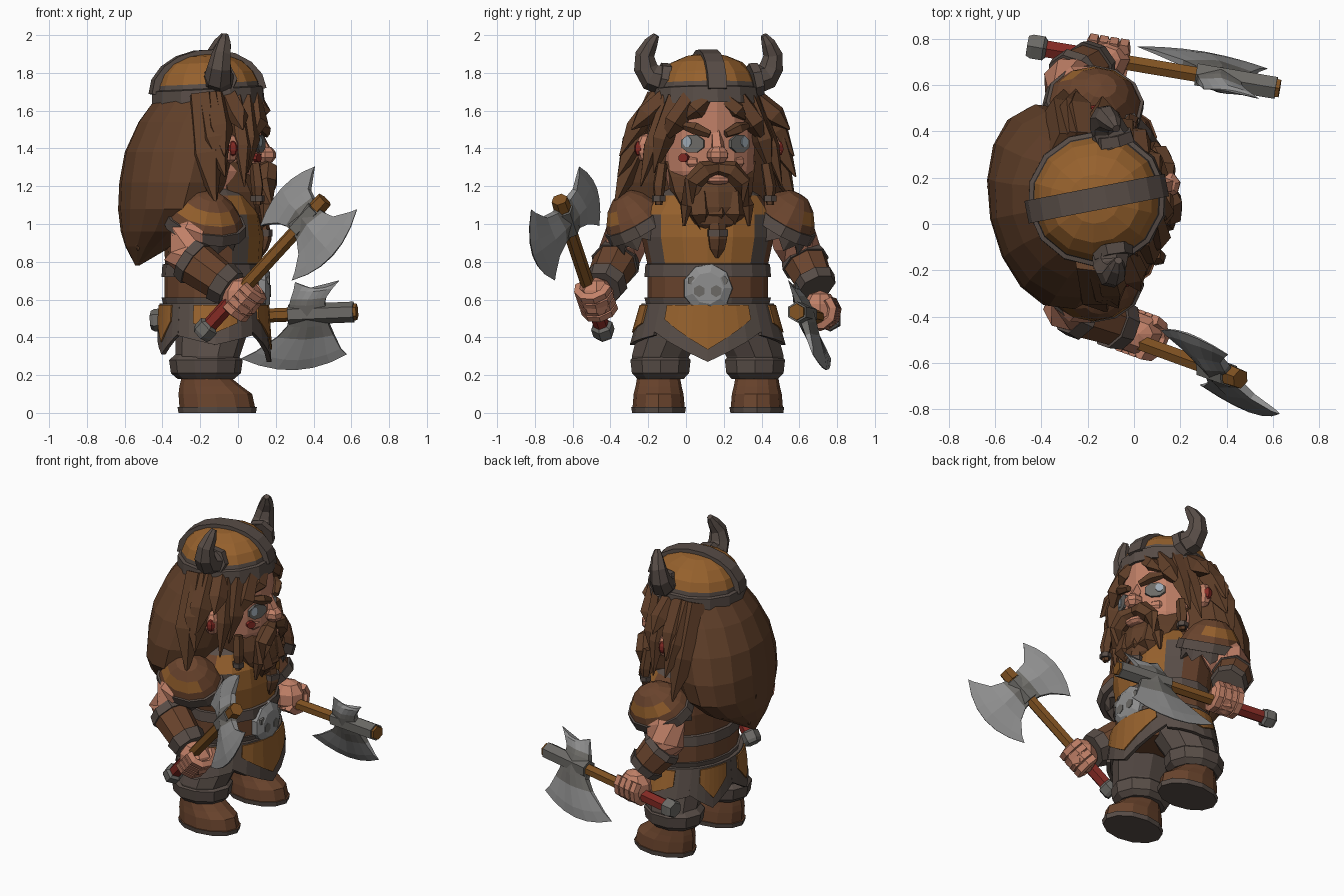
import bpy, bmesh, math
from math import sin, cos, pi, radians
from mathutils import Vector, Matrix

if "Cube" in bpy.data.objects:
    bpy.data.objects.remove(bpy.data.objects["Cube"])

PALETTE = {"hair_brown": (96, 63, 41), "bronze": (150, 97, 45), "iron": (88, 77, 71), "skin": (194, 129, 104),
           "steel": (143, 143, 143), "dark_steel": (108, 106, 102), "wood": (128, 82, 34), "red": (132, 42, 36),
           "leather": (106, 68, 45), "eye_light": (158, 170, 180)}
MATS = {}
for k, c in PALETTE.items():
    MATS[k] = bpy.data.materials.new(k)
    MATS[k].diffuse_color = [((v / 255 + .055) / 1.055) ** 2.4 for v in c] + [1]
I = Matrix.Identity(4)


def skin(name, rings, mats, bands=None, rule=None, m=I):
    """Bridge equal rings of points, cap the ends, colour by band or by rule."""
    bm = bmesh.new()
    vs = [[bm.verts.new(p) for p in r] for r in rings]
    n = len(vs[0])
    for j in range(len(vs) - 1):
        for i in range(n):
            f = bm.faces.new((vs[j][i], vs[j][(i + 1) % n], vs[j + 1][(i + 1) % n], vs[j + 1][i]))
            f.material_index = bands[j] if bands else 0
    for r, b in ((vs[0], 0), (vs[-1], -1)):
        bm.faces.new(r).material_index = bands[b] if bands else 0
    bmesh.ops.remove_doubles(bm, verts=bm.verts, dist=1e-4)
    bmesh.ops.dissolve_degenerate(bm, edges=bm.edges, dist=1e-4)
    bmesh.ops.recalc_face_normals(bm, faces=bm.faces)
    if rule:
        for f in bm.faces:
            f.material_index = rule(f.calc_center_median(), f.normal, f.material_index)
    bm.transform(m)
    me = bpy.data.meshes.new(name)
    bm.to_mesh(me)
    bm.free()
    for k in mats.split():
        me.materials.append(MATS[k])
    ob = bpy.data.objects.new(name, me)
    bpy.context.collection.objects.link(ob)
    return ob


def loft(name, rings, mats, n=12, **kw):
    """Stack of horizontal ellipses (cx, cy, z, rx, ry)."""
    return skin(name, [[(x + a * cos(2 * pi * i / n), y + b * sin(2 * pi * i / n), z) for i in range(n)]
                       for x, y, z, a, b in rings], mats, **kw)


def tube(name, pts, radii, mats, n=6, ref=(0, 0, 1), flat=1, **kw):
    """Sweep an n-gon of varying radius along points."""
    pts = [Vector(p) for p in pts]
    rings = []
    for j, p in enumerate(pts):
        t = (pts[min(j + 1, len(pts) - 1)] - pts[max(j - 1, 0)]).normalized()
        r = Vector(ref)
        if abs(t.dot(r)) > .97:
            r = Vector((1, 0, 0))
        s = t.cross(r).normalized()
        u = s.cross(t)
        rings.append([p + radii[j] * (s * cos(2 * pi * (i + .5) / n) * flat + u * sin(2 * pi * (i + .5) / n))
                      for i in range(n)])
    return skin(name, rings, mats, **kw)


def blob(name, c, r, mats, n=8, **kw):
    """Faceted ellipsoid."""
    return loft(name, [(c[0], c[1], c[2] + r[2] * sin(a), max(r[0] * cos(a), 0), max(r[1] * cos(a), 0))
                       for a in [radians(d) for d in (-90, -50, -15, 20, 55, 90)]], mats, n, **kw)


CX, CY = -.13, .115

# torso with banded belt
loft("torso", [(CX, CY, z, a, b) for z, a, b in ((.42, .22, .28), (.55, .26, .32), (.61, .275, .335), (.61, .26, .32),
     (.72, .26, .32), (.72, .275, .335), (.785, .27, .33), (.79, .255, .32), (.93, .265, .35), (1.05, .25, .35),
     (1.15, .2, .28), (1.22, .12, .16))], "leather bronze iron", 16, bands=[0, 2, 2, 0, 2, 2, 2, 0, 0, 0, 2],
     rule=lambda c, nr, i: (1 if abs(c.y - CY) < .26 else 2) if i == 0 and c.z > .78 and c.x > -.02 else i)
# buckle with a mask-like emblem
tube("belt_buckle", [(.08, CY, .66), (.145, CY, .66), (.17, CY, .66)], [.135, .13, .085], "steel", 9)
for s in (-1, 1):
    tube("buckle_socket", [(.165, CY + s * .045, .645), (.174, CY + s * .045, .645)], [.032, .032], "dark_steel", 6)
    tube("buckle_mark", [(.148, CY + s * .085, .7), (.166, CY + s * .085, .7)], [.025, .025], "dark_steel", 5)


# skirt panels: iron backing plate and a bronze inset
def panel(name, a0, a1, ztop, edge, tip, mat, out, k=7):
    rings = []
    for i in range(k):
        s = 2 * i / (k - 1) - 1
        a = radians(a0 + (a1 - a0) * i / (k - 1))
        zb = edge + (tip - edge) * (1 - abs(s))

        def pt(z, o):
            f = (.6 - z) / .3
            return (CX + (.265 + .02 * f + o) * cos(a), CY + (.325 + .085 * f + o) * sin(a), z)
        rings.append([pt(ztop, out), pt(zb, out), pt(zb, out - .025), pt(ztop, out - .025)])
    skin(name, rings, mat)


for nm, a, w, e, t, fr in (("front", 0, 46, .43, .27, .8), ("left", 88, 42, .41, .36, .55), ("right", -88, 42, .41, .36, .55),
                           ("back_left", 155, 26, .42, .31, .6), ("back_right", -155, 26, .42, .31, .6)):
    panel(nm + "_skirt_plate", a - w, a + w, .58, e, t, "iron", .02)
    panel(nm + "_skirt_inlay", a - w * fr, a + w * fr, .57, e + .065, t + .065, "bronze", .028)

# legs and boots
for s in (-1, 1):
    y = CY + s * .26
    loft("trouser_leg", [(-.13, CY + s * .15, .56, .2, .15), (-.14, CY + s * .2, .42, .19, .18),
                         (-.16, y - s * .01, .3, .17, .16), (-.17, y, .22, .15, .14)], "iron", 10)
    loft("leg_cuff", [(-.17, y - s * .01, z, r, r * .86) for z, r in ((.18, .15), (.21, .185), (.28, .195), (.31, .16))],
         "iron", 10)
    loft("boot", [(-.11, y, 0, .205, .14), (-.11, y, .03, .21, .145), (-.11, y, .03, .2, .138), (-.12, y, .1, .195, .132),
                  (-.145, y, .14, .165, .122), (-.165, y, .18, .135, .115), (-.165, y, .25, .14, .12)],
         "leather iron", 12, bands=[1, 0, 0, 0, 0, 0])

# shoulders
for s in (-1, 1):
    m = Matrix.Translation((-.17, .13 + s * .395, 1.02)) @ Matrix.Rotation(.2, 4, 'Y') @ Matrix.Rotation(-s * .5, 4, 'X')
    loft("shoulder_guard", [(0, 0, z, a, b) for z, a, b in ((-.05, .225, .185), (.01, .215, .18), (.01, .2, .17),
         (.05, .18, .15), (.11, .13, .11), (.15, .07, .06), (.16, 0, 0))], "leather iron bronze", 12, m=m,
         bands=[1, 1, 0, 0, 0, 0],
         rule=lambda c, nr, i: 2 if i == 0 and .04 < c.z < .12 and c.y * s > -.04 and abs(c.x) < .13 else i)
    skin("sleeve_fringe", [[(r * cos(pi * i / 9), r * .85 * sin(pi * i / 9), z - (i % 2) * d) for i in range(18)]
                           for r, z, d in ((.19, -.02, 0), (.185, -.07, .05), (.1, -.05, 0))], "iron", m=m)

# arms
ARMS = {"right": ((-.19, -.26, 1.06), (-.28, -.355, .83), (-.05, -.44, .665), (.02, -.475, .61)),
        "left": ((-.19, .51, 1.06), (-.28, .615, .83), (-.17, .69, .67), (-.12, .71, .54))}
for side, (sh, el, wr, ha) in ARMS.items():
    e, w = Vector(el), Vector(wr)
    tube(side + "_upper_arm", [sh, Vector(sh).lerp(e, .6), e, e.lerp(w, .3)], [.11, .125, .115, .1], "skin", 8)
    tube(side + "_bracer", [e.lerp(w, t) for t in (.05, .25, .25, .8, .8, 1.05)], [.12, .132, .12, .105, .12, .105],
         "leather iron", 8, bands=[1, 1, 0, 1, 1])
    blob(side + "_hand", ha, (.108, .098, .108), "skin", 8)


# axes
def blade(name, o, d, w, rows, dark, k=7):
    nrm = d.cross(w).normalized()
    rings = []
    for v, lo, hi, t, bulge in rows:
        top, bot = [], []
        for i in range(k):
            s = 2 * i / (k - 1) - 1
            p = o + d * (lo + (hi - lo) * i / (k - 1)) + w * (v + bulge * (1 - s * s))
            tt = t * (1 - .6 * abs(s))
            top.append(p + nrm * tt)
            bot.append(p - nrm * tt)
        rings.append(top + bot[::-1])
    skin(name, rings, "steel dark_steel", bands=[1] * dark + [0] * (len(rows) - 1 - dark))


def axe(side, p0, p1, w, hand, blades, socket, dark):
    p0, p1, hand = Vector(p0), Vector(p1), Vector(hand)
    L = (p1 - p0).length
    d = (p1 - p0) / L
    w = Vector(w)
    w = (w - d * w.dot(d)).normalized()
    at = lambda u: p0 + d * u
    tube(side + "_axe_pommel", [at(u) for u in (0, .02, .07, .085)], [.05, .06, .06, .04], "dark_steel", 6)
    tube(side + "_axe_grip", [at(.08), at(.29)], [.042, .042], "red", 6)
    tube(side + "_axe_handle", [at(.29), at(L - .07), at(L - .07), at(L)], [.037, .037, .048, .044], "wood", 6)
    tube(side + "_axe_socket", [at(socket[0]), at(socket[1])], [.055, .055], "dark_steel", 6)
    tube(side + "_axe_collar", [at(.28), at(.32)], [.046, .046], "dark_steel", 6)
    for sg, rows in blades:
        blade(side + "_axe_blade", p0, d, w * sg, rows, dark)
    # fingers wrapped round the handle
    e2 = d.cross(w)
    for j in range(4):
        c = hand + d * (j - 1.5) * .045
        tube(side + "_finger", [c + (w * cos(a) + e2 * sin(a)) * .078 for a in [radians(x) for x in range(-80, 121, 40)]],
             [.03] * 6, "skin", 5, ref=d)


axe("right", (-.2, -.43, .41), (.46, -.67, 1.13), (.19, -.24, -.255), ARMS["right"][3],
    [(1, [(0, .76, .95, .05, 0), (.06, .75, .96, .046, 0), (.13, .71, .99, .036, .01), (.19, .63, 1.08, .022, .05),
          (.205, .59, 1.115, .004, .09)]),
     (-1, [(0, .76, .95, .05, 0), (.06, .75, .96, .046, 0), (.12, .72, .97, .036, .01), (.18, .66, 1.04, .022, .04),
           (.2, .63, 1.07, .004, .065)])], (.77, .93), 1)
axe("left", (-.46, .77, .49), (.63, .585, .535), (.05, .32, -.95), ARMS["left"][3],
    [(1, [(0, .74, .95, .05, 0), (.06, .73, .95, .046, 0), (.12, .67, .97, .036, .01), (.2, .54, 1.0, .02, .05),
          (.235, .46, 1.03, .003, .075)]),
     (-1, [(0, .74, .95, .05, 0), (.06, .75, .94, .044, 0), (.09, .76, .95, .034, 0), (.14, .78, .99, .02, -.01),
           (.18, .79, 1.03, .003, -.04)])], (.74, 1.09), 2)

# head group, turned a little to one side
H = Matrix.Translation((-.16, .11, 0)) @ Matrix.Rotation(radians(11), 4, 'Z')
pol = lambda r, a, z, cx=0: (cx + r * cos(radians(a)), r * sin(radians(a)), z)
loft("head", [(.04, 0, z, r, r) for z, r in ((1.05, .12), (1.15, .2), (1.28, .245), (1.4, .25), (1.68, .25))], "skin", 16, m=H)
blob("nose", (.31, 0, 1.365), (.06, .06, .05), "skin", 7, m=H)
tube("nose_bridge", [(.26, 0, 1.49), (.315, 0, 1.37)], [.03, .04], "skin", 5, m=H)
blob("lower_lip", (.29, 0, 1.235), (.05, .075, .028), "skin", 8, m=H)
for s in (-1, 1):
    def plate(name, a, z, r, flat, mat, r0=.238):
        tube(name, [pol(r0, s * a, z, .04), pol(r0 + .022, s * a, z, .04)], [r, r], mat, 8, flat=flat, m=H)
    plate("eye_shadow", 30, 1.425, .05, 1.35, "dark_steel")
    plate("eye_white", 36, 1.435, .03, .8, "eye_light", .244)
    if s < 0:
        plate("cheek_mark", 41, 1.35, .024, 1.2, "red", .246)
    blob("cheek", pol(.2, s * 32, 1.33, .04), (.06, .06, .045), "skin", 7, m=H)
    tube("eyebrow", [pol(.27, s * a, z, .04) for a, z in ((9, 1.475), (25, 1.505), (48, 1.53))], [.02, .034, .012],
         "hair_brown", 5, m=H)
    blob("ear", (.055, s * .335, 1.4), (.05, .06, .08), "skin", 7, m=H)
    blob("ear_mark", (.06, s * .375, 1.4), (.03, .028, .042), "red", 6, m=H)
    tube("moustache", [(.3, 0, 1.3), (.31, s * .07, 1.285), (.3, s * .13, 1.22), (.28, s * .165, 1.1), (.27, s * .175, .99)],
         [.035, .055, .052, .036, .008], "hair_brown", 6, m=H)
    tube("side_braid", [(.2, s * .28, 1.32), (.21, s * .3, 1.2), (.21, s * .3, 1.1)], [.03, .035, .02], "hair_brown", 5, m=H)
    tube("braid_ring", [(.21, s * .3, 1.15), (.21, s * .3, 1.12)], [.037, .037], "iron", 6, m=H)
    # locks framing the face: start angle, end angle, end radius, end height, width
    for a0, a1, r1, z1, w in ((10, 36, .29, 1.55, .05), (32, 56, .33, 1.43, .06), (52, 64, .35, 1.27, .06),
                              (66, 72, .4, 1.2, .05), (74, 76, .44, 1.5, .06), (92, 90, .47, 1.36, .07),
                              (100, 90, .48, 1.25, .08), (108, 96, .49, 1.1, .09)):
        zm = 1.66 + (z1 - 1.66) * .55
        tube("hair_lock", [pol(.25, s * a0, 1.67), pol(.29 + (r1 - .29) * .5, s * (a0 + a1) / 2, zm), pol(r1, s * a1, z1)],
             [w * .9, w, .004], "hair_brown", 5, m=H)
    # horns
    hx = .07 + s * .05
    tube("helmet_horn", [(hx, s * .22, 1.76), (hx - .02, s * .3, 1.78), (hx - .02, s * .33, 1.83),
                         (hx - .01, s * .335, 1.9), (hx + .01, s * .305, 1.96), (hx + .02, s * .28, 2.0)],
         [.085, .075, .065, .052, .038, .018], "iron", 7, ref=(1, 0, 0), m=H)
    tube("horn_collar", [(hx, s * .22, 1.76), (hx, s * .265, 1.77)], [.095, .088], "iron", 7, m=H)

# beard
loft("beard", [(x, 0, z, a, b) for x, z, a, b in ((.21, .95, .06, .08), (.2, 1.0, .12, .14), (.17, 1.09, .165, .185),
     (.13, 1.17, .19, .22), (.1, 1.25, .17, .235), (.06, 1.33, .15, .255))], "hair_brown", 10, m=H)
for s in (-1, 0, 1):
    tube("beard_lock", [(.25, s * .09, 1.16), (.28, s * .09, 1.05), (.25, s * .08, .95)], [.06, .065, .015],
         "hair_brown", 5, m=H)
tube("beard_braid", [(.28, 0, 1.0), (.29, 0, .92), (.28, 0, .87), (.28, 0, .82)], [.05, .055, .045, .01], "hair_brown", 6, m=H)
tube("beard_ring", [(.29, 0, .97), (.29, 0, .935)], [.06, .06], "iron", 6, m=H)

# big mane down the back
loft("mane", [(x, 0, z, a, b) for x, z, a, b in ((0, 1.68, .27, .27), (-.08, 1.54, .29, .34), (-.14, 1.38, .3, .41),
     (-.185, 1.22, .28, .45), (-.22, 1.08, .25, .44), (-.27, .96, .19, .32), (-.32, .88, .12, .18),
     (-.38, .78, .01, .02))], "hair_brown", 16, m=H)
for a, z, r in ((128, 1.0, .43), (145, .93, .42), (163, .86, .42), (197, .86, .42), (215, .93, .42), (232, 1.0, .43)):
    tube("mane_lock", [pol(.36, a, 1.2), pol(.395, a, 1.06), pol(r, a, z)], [.07, .085, .005], "hair_brown", 5, m=H)

# helmet, tipped slightly back
HT = H @ Matrix.Translation((0, 0, 1.68)) @ Matrix.Rotation(radians(-3), 4, 'Y') @ Matrix.Translation((0, 0, -1.68))
loft("helmet", [(0, 0, z, r, r * .97) for z, r in ((1.63, .27), (1.63, .305), (1.715, .3), (1.72, .28), (1.745, .275),
     (1.8, .25), (1.855, .195), (1.89, .11), (1.905, 0))], "iron bronze", 14, bands=[0, 0, 0, 0, 1, 1, 1, 1], m=HT)
tube("helmet_crest", [(r * cos(a), 0, 1.7 + .205 * sin(a)) for r, a in [(.29, radians(d)) for d in range(0, 181, 20)]],
     [.07] * 10, "iron", 4, ref=(0, 1, 0), flat=.4, m=HT)

for m in bpy.data.materials:
    if m.users and not m.is_grease_pencil:
        m.use_nodes = True
        m.node_tree.nodes["Principled BSDF"].inputs["Base Color"].default_value = m.diffuse_color
